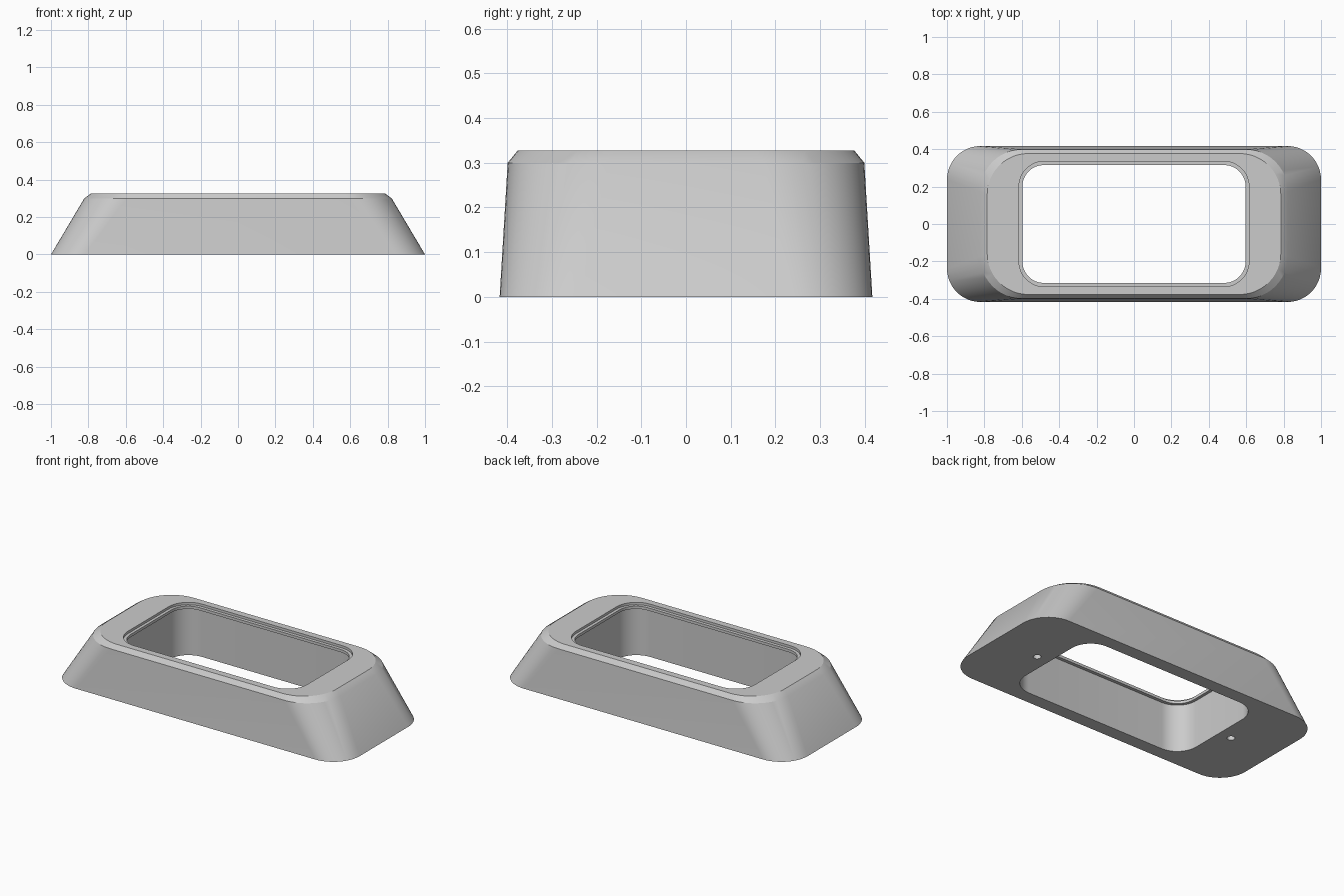
import bpy, bmesh, math

if "Cube" in bpy.data.objects:
    bpy.data.objects.remove(bpy.data.objects["Cube"], do_unlink=True)

grey = bpy.data.materials.new("plain grey")
grey.use_nodes = True
COLOUR = (0.6, 0.6, 0.6, 1)
grey.diffuse_color = COLOUR
grey.node_tree.nodes["Principled BSDF"].inputs["Base Color"].default_value = COLOUR

STEPS = 12


def rounded_ring(bm, hx, hy, r, z):
    """Ring of vertices around a rounded rectangle."""
    verts = []
    for i, (sx, sy) in enumerate([(1, 1), (-1, 1), (-1, -1), (1, -1)]):
        for k in range(STEPS + 1):
            a = math.pi / 2 * (i + k / STEPS)
            verts.append(bm.verts.new((sx * (hx - r) + r * math.cos(a),
                                       sy * (hy - r) + r * math.sin(a), z)))
    return verts


# Closed section: half length, half width, corner radius, height
SECTION = [
    (1.0, 0.417, 0.18, 0),            # foot
    (0.822, 0.399, 0.225, 0.3),       # top of sloping wall
    (0.785, 0.377, 0.22, 0.327),      # chamfered shoulder
    (0.615, 0.335, 0.135, 0.327),     # rim of opening
    (0.615, 0.335, 0.135, 0.312),     # recess around opening
    (0.597, 0.315, 0.115, 0.312),     # inner lip
    (0.597, 0.315, 0.115, 0.295),
    (0.615, 0.335, 0.135, 0.295),     # underside of lip
    (0.615, 0.335, 0.135, 0),         # cavity wall
]

bm = bmesh.new()
rings = [rounded_ring(bm, *s) for s in SECTION]
for a, b in zip(rings, rings[1:] + rings[:1]):
    n = len(a)
    for i in range(n):
        j = (i + 1) % n
        bm.faces.new((a[i], a[j], b[j], b[i]))
bmesh.ops.recalc_face_normals(bm, faces=bm.faces)
mesh = bpy.data.meshes.new("bezel_frame")
bm.to_mesh(mesh)
bm.free()
frame = bpy.data.objects.new("bezel_frame", mesh)
bpy.context.collection.objects.link(frame)
mesh.materials.append(grey)

# Blind screw holes in the underside
for side, x in (("left", 0.7), ("right", -0.7)):
    bpy.ops.mesh.primitive_cylinder_add(vertices=24, radius=0.022, depth=0.2,
                                        location=(x, 0, 0))
    cutter = bpy.context.object
    cutter.name = side + "_screw_hole_cutter"
    cutter.data.materials.append(grey)
    cutter.hide_render = True
    cutter.hide_set(True)
    cut = frame.modifiers.new(side + "_screw_hole", 'BOOLEAN')
    cut.operation = 'DIFFERENCE'
    cut.solver = 'EXACT'
    cut.object = cutter

bpy.ops.object.select_all(action='DESELECT')
frame.select_set(True)
bpy.context.view_layer.objects.active = frame
bpy.ops.object.shade_smooth_by_angle(angle=math.radians(25))
